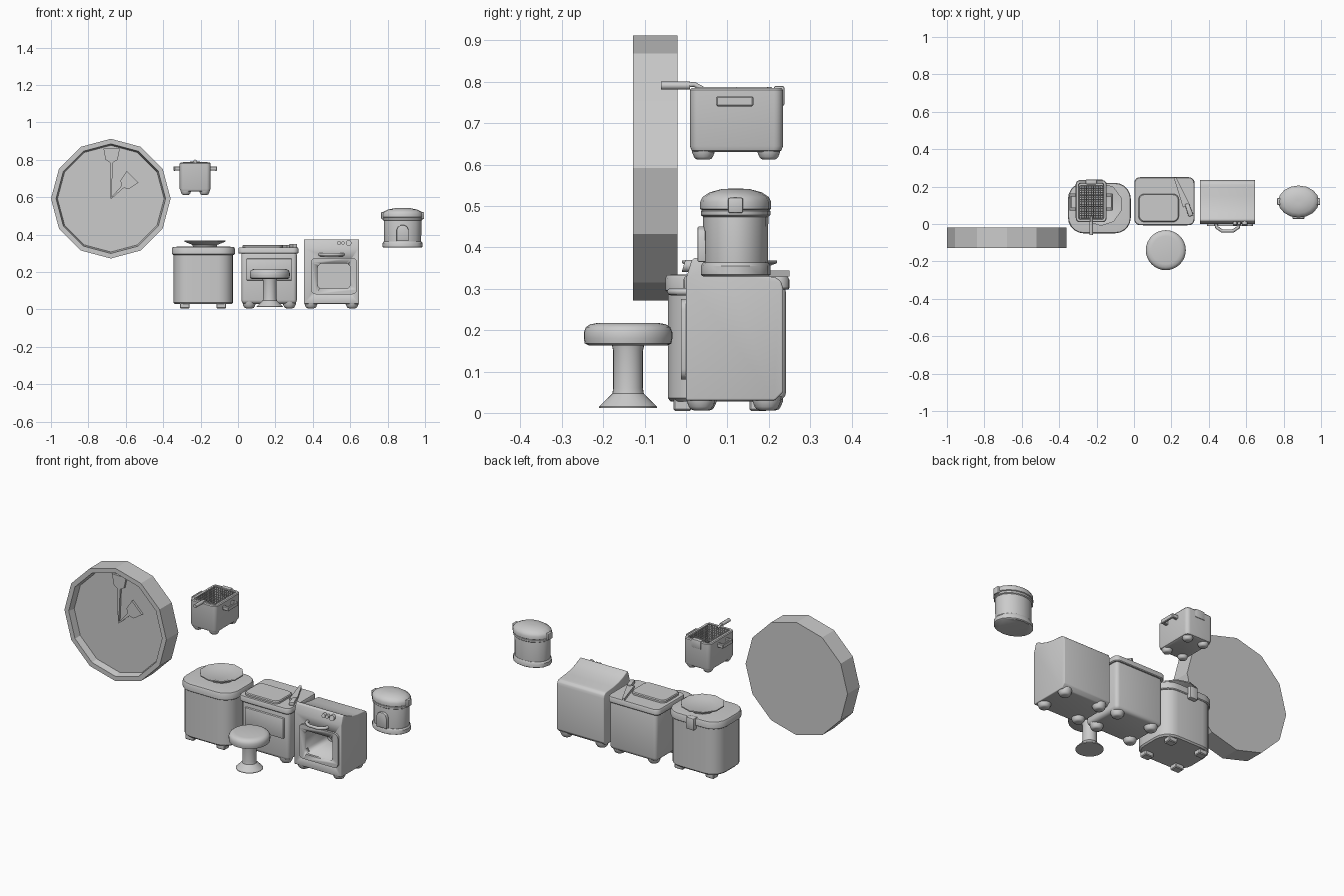
import bpy, bmesh
from math import sin, cos, pi, radians
from mathutils import Vector

if "Cube" in bpy.data.objects:
    bpy.data.objects.remove(bpy.data.objects["Cube"])


def finish(name, bm, bevel=0, segs=3, smooth=True):
    bmesh.ops.recalc_face_normals(bm, faces=bm.faces)
    me = bpy.data.meshes.new(name)
    bm.to_mesh(me)
    bm.free()
    ob = bpy.data.objects.new(name, me)
    bpy.context.collection.objects.link(ob)
    bpy.ops.object.select_all(action='DESELECT')
    ob.select_set(True)
    bpy.context.view_layer.objects.active = ob
    if bevel:
        m = ob.modifiers.new("bevel", 'BEVEL')
        m.width, m.segments, m.limit_method = bevel, segs, 'ANGLE'
        bpy.ops.object.modifier_apply(modifier="bevel")
    if smooth:
        bpy.ops.object.shade_smooth_by_angle(angle=radians(35))
    return ob


def loft(name, rings, **kw):
    """Skin equal-length rings and cap both ends."""
    bm = bmesh.new()
    vs = [[bm.verts.new(p) for p in r] for r in rings]
    n = len(vs[0])
    for a, b in zip(vs, vs[1:]):
        for i in range(n):
            bm.faces.new((a[i], a[(i + 1) % n], b[(i + 1) % n], b[i]))
    bm.faces.new(vs[0])
    bm.faces.new(vs[-1])
    return finish(name, bm, **kw)


def disc(cx, cy, rx, ry, z, n=24):
    return [(cx + rx * sin(2 * pi * i / n), cy + ry * cos(2 * pi * i / n), z) for i in range(n)]


def rrect(cx, cy, w, d, r, z, n=5):
    pts = []
    for k, (sx, sy) in enumerate(((1, 1), (-1, 1), (-1, -1), (1, -1))):
        for j in range(n + 1):
            a = pi / 2 * (k + j / n)
            pts.append((cx + sx * (w / 2 - r) + r * cos(a), cy + sy * (d / 2 - r) + r * sin(a), z))
    return pts


def box(name, x, y, z, bevel=0, segs=3):
    pts = [(x[0], y[0]), (x[1], y[0]), (x[1], y[1]), (x[0], y[1])]
    return loft(name, [[(a, b, h) for a, b in pts] for h in z], bevel=bevel, segs=segs)


def foot(name, x, y, z0, r, h):
    return loft(name, [disc(x, y, r * k, r * k, z0 + h * t, 16) for k, t in
                       ((.5, 0), (.72, .08), (.85, .25), (1, .6), (1.05, 1))])


def feet(name, xs, ys, z0, r, h):
    for x in xs:
        for y in ys:
            foot(name, x, y, z0, r, h)


def cut(ob, cutter):
    m = ob.modifiers.new("cut", 'BOOLEAN')
    m.operation, m.solver, m.object = 'DIFFERENCE', 'EXACT', cutter
    bpy.context.view_layer.objects.active = ob
    bpy.ops.object.modifier_apply(modifier="cut")


# Wall clock: twelve-sided rim with a recessed face
CX, CZ = -.68, .592
def clock_ring(r, y):
    return [(CX + a, y, CZ + b) for a, b, _ in disc(0, 0, r, r, 0, 12)]
loft("clock_case", [clock_ring(.32, -.02), clock_ring(.32, -.128), clock_ring(.293, -.128),
                    clock_ring(.285, -.09)], smooth=False)

# Spatula-shaped clock hands
def hand(name, length, wide, angle):
    half = [(.003, 0), (.008, length - .075), (.032 * wide, length - .06), (.044 * wide, length)]
    prof = half + [(-a, b) for a, b in reversed(half)]
    c, s = cos(angle), sin(angle)
    loft(name, [[(CX + a * c + b * s, y, CZ - a * s + b * c) for a, b in prof] for y in (-.088, -.102)],
         smooth=False)
hand("minute_hand", .268, 1, radians(1))
hand("hour_hand", .165, 1, radians(45))

# Stool
SX, SY = .17, -.14
loft("stool_seat", [disc(SX, SY, r, r, z, 32) for r, z in
                    ((.095, .163), (.105, .168), (.107, .18), (.107, .195), (.102, .207), (.092, .214), (.075, .217))])
loft("stool_stem", [disc(SX, SY, r, r, z) for r, z in
                    ((.07, .012), (.07, .015), (.038, .047), (.036, .06), (.036, .15), (.04, .168))])

# Waste bin with lid, square feet and rear clip
BX, BY = -.185, .085
loft("bin_body", [rrect(BX, BY, w, w - .06, .08, z) for w, z in ((.305, .028), (.318, .036), (.318, .3))])
loft("bin_lid", [rrect(BX, BY, .336 - i, .27 - i, .085 - i / 2, z) for i, z in
                 ((.01, .292), (0, .296), (0, .325), (.008, .333), (.05, .335))])
for x in (-.285, -.09):
    for y in (-.008, .175):
        box("bin_foot", (x - .026, x + .026), (y - .022, y + .022), (.005, .035), .004, 1)
box("bin_clip", (-.215, -.165), (.2, .238), (.27, .338), .006, 2)

# Shallow ten-sided dish on the bin
loft("dish", [disc(-.177, .105, r, r, z, 10) for r, z in
              ((.065, .33), (.07, .345), (.115, .362), (.115, .368), (.098, .366), (.07, .358))])

# Cabinet with worktop, drawer front and feet
box("cabinet_body", (.018, .315), (.003, .242), (.03, .31), .02)
loft("worktop", [rrect(.1625, .122, .322 - i, .256 - i, .03 - i / 2, z) for i, z in
                 ((.006, .298), (0, .302), (0, .322), (.008, .33))])
box("drawer_front", (.045, .29), (-.008, .02), (.155, .272), .006, 2)
feet("cabinet_foot", (.06, .275), (.04, .2), .006, .034, .035)

# Chopping board and knife
loft("chopping_board", [rrect(.132, .086, .215 - i, .15 - i, .03, z) for i, z in
                        ((0, .328), (0, .34), (.008, .345))])
blade = [(.213, .247), (.225, .25), (.297, .105), (.262, .088)]
loft("knife_blade", [[(x, y, z) for x, y in blade] for z in (.33, .344)], smooth=False)
grip = [(.272, .105), (.293, .112), (.318, .048), (.292, .038)]
loft("knife_grip", [[(x, y, z) for x, y in grip] for z in (.33, .35)], bevel=.004, segs=2)

# Oven: side profile with a raised front panel, swept across
prof = [(.0, .03), (.0, .325), (.014, .37), (.022, .375), (.034, .371), (.06, .357), (.1, .343),
        (.15, .334), (.2, .33), (.218, .327), (.23, .317), (.235, .3), (.235, .05), (.215, .03)]
oven = loft("oven_body", [[(x, y, z) for y, z in prof] for x in (.352, .648)], bevel=.012)
frame = loft("oven_door_frame", [[(a, y, b) for a, b, _ in rrect(.513, .178, .245, .195, .025, 0, 3)]
                                 for y in (.02, -.006, -.012)])
cutter = loft("oven_cutter", [[(a, y, b) for a, b, _ in rrect(.513, .178, .175, .135, .025, 0, 3)]
                              for y in (-.1, .19)])
cutter.hide_render = True
cut(oven, cutter)
cut(frame, cutter)
bpy.data.objects.remove(cutter)
feet("oven_foot", (.39, .61), (.036, .195), .006, .034, .035)

# Oven handle and knobs
def tube(name, pts, r):
    cu = bpy.data.curves.new(name, 'CURVE')
    cu.dimensions, cu.bevel_depth, cu.bevel_resolution, cu.use_fill_caps = '3D', r, 2, True
    sp = cu.splines.new('POLY')
    sp.points.add(len(pts) - 1)
    for p, q in zip(sp.points, pts):
        p.co = (*q, 1)
    ob = bpy.data.objects.new(name, cu)
    bpy.context.collection.objects.link(ob)
tube("oven_handle", [(.5 + a, y, .293) for a, y in
                     ((-.062, .005), (-.058, -.018), (-.03, -.037), (.03, -.037), (.058, -.018), (.062, .005))], .009)
for x, r in ((.54, .011), (.562, .009), (.592, .015)):
    loft("oven_knob", [[(x + a, y + b * .3, .355 + b) for a, b, _ in disc(0, 0, r, r, 0, 12)]
                       for y in (.02, -.006)])

# Rice cooker: oval body, base band, domed lid
RX, RY = .88, .12
def oval(name, prof):
    loft(name, [disc(RX, RY, .107 * k, .084 * k, z, 16) for k, z in prof])
oval("cooker_base", ((.94, .33), (1, .334), (1, .355), (.94, .363)))
oval("cooker_body", ((.92, .355), (.93, .37), (.94, .48), (.92, .49)))
oval("cooker_rim", ((.94, .474), (1, .478), (1, .488), (.94, .492)))
oval("cooker_lid", ((.94, .488), (1.02, .493), (1.02, .51), (.95, .522), (.75, .533), (.4, .541), (.15, .542)))
for s in (-1, 1):
    x = RX + s * .103
    box("cooker_clip", (x - .012, x + .012), (RY - .018, RY + .018), (.483, .52), .004, 2)
arch = [(-.032, .365), (.032, .365), (.032, .425), (.024, .442), (.01, .45), (-.01, .45), (-.024, .442), (-.032, .425)]
loft("cooker_panel", [[(RX + a, y, z) for a, z in arch] for y in (.06, .028)], bevel=.003, segs=2)

# Deep fryer: open tub with side handles and feet
FX, FY = -.229, .122
loft("fryer_tub", [rrect(FX, FY, .165 - i, .225 - i, r, z) for i, r, z in
                   ((.025, .015, .63), (.008, .02, .634), (0, .022, .645), (0, .022, .78), (.008, .018, .785),
                    (.03, .01, .785), (.034, .008, .78), (.036, .008, .66))])
for s in (-1, 1):
    x = FX + s * .096
    for y in (.08, .155):
        box("fryer_handle_post", (x - .016, x + .016), (y - .008, y + .008), (.742, .764), .003, 1)
    box("fryer_handle_bar", (x + s * .015 - .006, x + s * .015 + .006), (.073, .163), (.741, .765), .003, 1)
feet("fryer_foot", (FX - .05, FX + .05), (.042, .2), .612, .027, .028)
box("fryer_clip", (FX - .03, FX + .03), (.212, .238), (.742, .79), .005, 2)

# Wire basket: grid floor, extruded walls, wireframe
bm = bmesh.new()
nx, ny = 10, 14
bmesh.ops.create_grid(bm, x_segments=nx, y_segments=ny, size=.5)
for v in bm.verts:
    v.co = Vector((FX + v.co.x * .124, FY - .004 + v.co.y * .172, .69))
edges = [e for e in bm.edges if e.is_boundary]
for k in range(7):
    res = bmesh.ops.extrude_edge_only(bm, edges=edges)['geom']
    bmesh.ops.translate(bm, verts=[g for g in res if isinstance(g, bmesh.types.BMVert)], vec=(0, 0, .0135))
    edges = [g for g in res if isinstance(g, bmesh.types.BMEdge) and g.is_boundary]
basket = finish("basket_mesh", bm, smooth=False)
w = basket.modifiers.new("wire", 'WIREFRAME')
w.thickness, w.use_even_offset = .0045, False
tube("basket_rim", [(a, b, .785) for a, b, _ in rrect(FX, FY - .004, .126, .174, .008, 0, 2)]
     + [(FX + .063, FY, .785)], .003)
tube("basket_arm", [(FX, .04, .783), (FX, .02, .794), (FX, -.01, .791)], .006)
tube("basket_grip", [(FX, .01, .791), (FX, -.06, .791)], .01)
